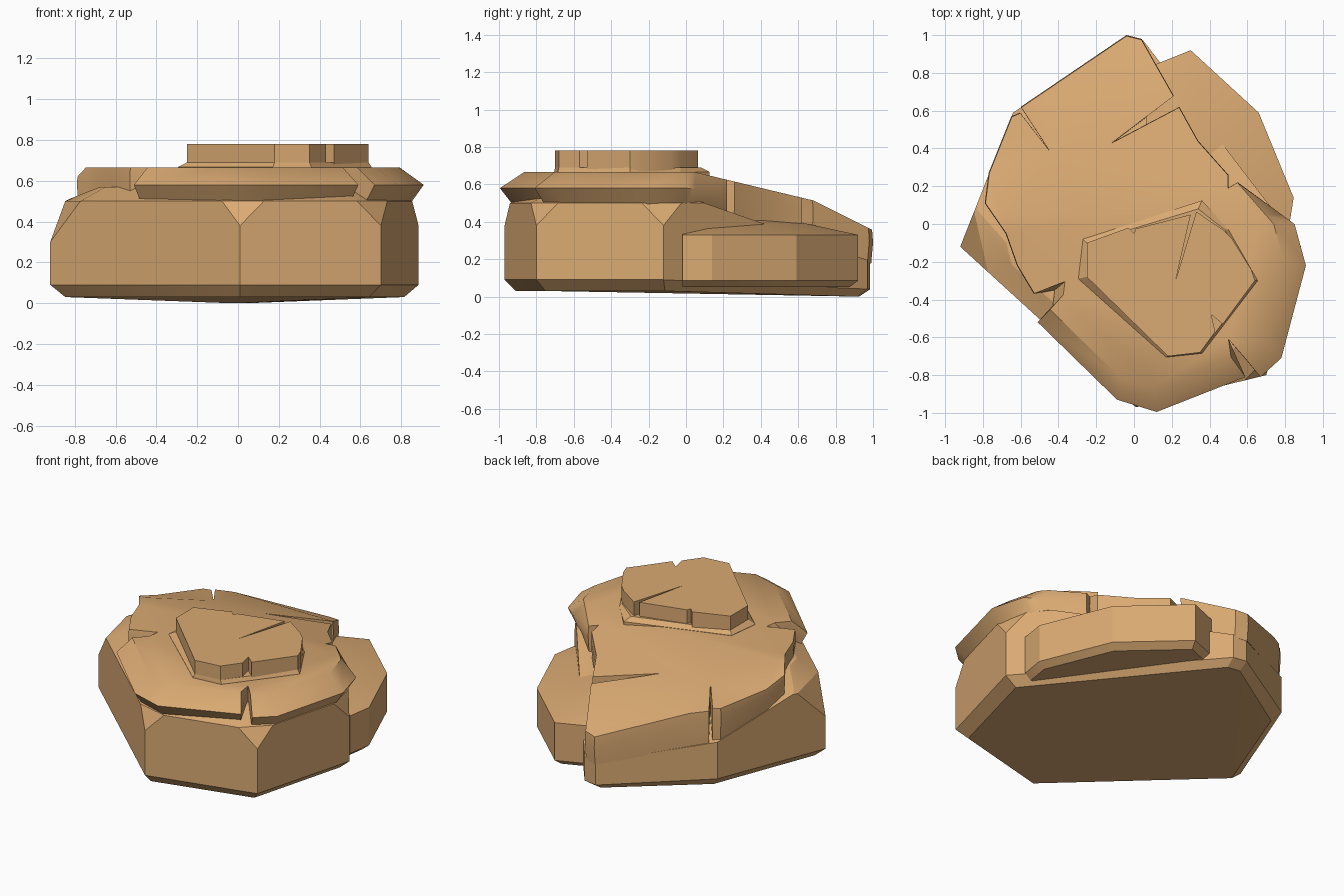
import bpy, bmesh, math
from mathutils import Vector

if "Cube" in bpy.data.objects:
    bpy.data.objects.remove(bpy.data.objects["Cube"])

sand = bpy.data.materials.new("sandstone")
sand.diffuse_color = (0.70, 0.40, 0.17, 1)
sand.use_nodes = True
sand.node_tree.nodes["Principled BSDF"].inputs["Base Color"].default_value = sand.diffuse_color


def finish(bm, name, angle=22):
    bmesh.ops.recalc_face_normals(bm, faces=bm.faces[:])
    me = bpy.data.meshes.new(name)
    bm.to_mesh(me)
    bm.free()
    ob = bpy.data.objects.new(name, me)
    bpy.context.collection.objects.link(ob)
    me.materials.append(sand)
    bpy.ops.object.select_all(action='DESELECT')
    ob.select_set(True)
    bpy.context.view_layer.objects.active = ob
    bpy.ops.object.shade_smooth_by_angle(angle=math.radians(angle))
    return ob


def loft(rings, folds=()):
    """Closed solid from stacked rings; caps are triangulated and cut along the fold lines."""
    bm = bmesh.new()
    vs = [[bm.verts.new(p) for p in r] for r in rings]
    n = len(rings[0])
    for a, b in zip(vs, vs[1:]):
        for i in range(n):
            j = (i + 1) % n
            bm.faces.new((a[i], a[j], b[j], b[i]))
    bm.faces.new(vs[0][::-1])
    bm.faces.new(vs[-1])
    bm.normal_update()
    bmesh.ops.triangulate(bm, faces=[f for f in bm.faces if len(f.verts) > 4],
                          ngon_method='EAR_CLIP')
    for y in folds:
        bmesh.ops.bisect_plane(bm, geom=bm.verts[:] + bm.edges[:] + bm.faces[:],
                               plane_co=(0, y, 0), plane_no=(0, 1, 0))
    return bm


def hull(points):
    bm = bmesh.new()
    for p in points:
        bm.verts.new(p)
    r = bmesh.ops.convex_hull(bm, input=bm.verts[:])
    junk = {g for g in r['geom_interior'] + r['geom_unused'] if isinstance(g, bmesh.types.BMVert)}
    bmesh.ops.delete(bm, geom=list(junk), context='VERTS')
    bmesh.ops.dissolve_limit(bm, angle_limit=0.02, verts=bm.verts[:], edges=bm.edges[:])
    return bm


# Main boulder: chamfered bottom, clipped upper corners, back top sloping down
body = [(0.01, -0.97), (0.7, -0.8), (0.885, -0.12), (0.05, 0.97), (-0.04, 0.985),
        (-0.64, 0.59), (-0.92, -0.12)]
pts = []
for i, (x, y) in enumerate(body):
    back = y > 0.7
    pts += [(x * 0.92, y * 0.94, 0 if back else 0.03),
            (x, y, 0.04 if back else 0.09),
            (x, y, 0.3 if x < -0.9 else 0.38)]
    p = Vector((x, y))
    for q in (Vector(body[i - 1]), Vector(body[(i + 1) % len(body)])):
        d = q - p
        c = p + d.normalized() * min(0.2 if x < -0.9 else 0.12, d.length * 0.4)
        pts += [(c.x, c.y, 0.5), (c.x * 0.84, c.y * 0.84, 0.57)]
bm = hull(pts)
r = bmesh.ops.bisect_plane(bm, geom=bm.verts[:] + bm.edges[:] + bm.faces[:],
                           plane_co=(0, 0.1, 0.5), plane_no=(0, 0.35, 1), clear_outer=True)
bmesh.ops.holes_fill(bm, edges=[e for e in bm.edges if e.is_boundary])
finish(bm, "main_boulder")

# Lower ledge at the back right, its top rising gently inwards
ledge = [(0.1, 0.84), (0.3, 0.92), (0.66, 0.59), (0.845, 0.14), (0.82, -0.02), (0.3, 0.1)]
pts = []
for x, y in ledge:
    pts += [(x * 0.95, y * 0.95, 0.05), (x, y, 0.085), (x, y, 0.33),
            (x * 0.6, y * 0.6, 0.41)]
finish(hull(pts), "back_ledge")

# Overhanging cap with cracks, draped down towards the back
cap = [(-0.04, 1.0), (-0.6, 0.62), (-0.45, 0.39), (-0.605, 0.59), (-0.65, 0.57), (-0.77, 0.27),
       (-0.79, 0.11), (-0.68, -0.05), (-0.62, -0.22), (-0.53, -0.37), (-0.42, -0.35),
       (-0.43, -0.43), (-0.51, -0.52), (-0.09, -0.93), (0.12, -0.995), (0.59, -0.81),
       (0.5, -0.61), (0.67, -0.81), (0.78, -0.71), (0.91, -0.22), (0.85, 0.0),
       (0.55, 0.22), (0.5, 0.19), (0.5, 0.26), (0.34, 0.44), (0.24, 0.62),
       (-0.12, 0.43), (0.21, 0.68), (0.04, 0.98)]


def drop(y):
    if y < 0.05:
        return 0
    return (y - 0.05) * 0.24 if y < 0.68 else 0.151 + (y - 0.68) * 0.5


rings = [[], [], []]
for x, y in cap:
    front = y < 0.1 and x > -0.52
    notch = (x, y) == (0.5, -0.61)
    s_top = 1 if notch else 0.87 if front else 0.995
    s_low = 1 if notch else 0.93 if front else 0.99
    rings[0].append((x * s_low, y * s_low, 0.49 - 0.35 * max(0, y - 0.1)))
    rings[1].append((x, y, (0.58 if front else 0.6) - drop(y)))
    rings[2].append((x * s_top, y * s_top, 0.665))
bm = loft(rings, (0.05, 0.68))
for v in bm.verts:
    if abs(v.co.z - 0.665) < 1e-4:
        v.co.z -= drop(v.co.y) + (0.03 if v.co.x < -0.75 else 0)
finish(bm, "draped_cap", 38)

# Small slab on top with a wedge-shaped crack
slab = [(0.18, -0.7), (0.35, -0.68), (0.43, -0.57), (0.41, -0.48), (0.47, -0.53),
        (0.64, -0.3), (0.62, -0.24), (0.52, -0.08), (0.47, -0.03), (0.33, 0.065),
        (0.22, -0.3), (0.3, 0.05), (0.01, -0.025), (0.0, -0.05), (-0.03, -0.02),
        (-0.25, -0.1), (-0.25, -0.28)]
finish(loft([[(x, y, z) for x, y in slab] for z in (0.6, 0.78)]), "top_slab")

# Thin skirt under the slab, reaching out at the back and left
skirt = [(0.17, -0.705), (0.36, -0.685), (0.655, -0.3), (0.5, -0.03), (0.36, 0.125),
         (0.01, 0.01), (-0.27, -0.08), (-0.295, -0.29)]
inner = [(0.18, -0.7), (0.35, -0.68), (0.64, -0.3), (0.48, -0.03), (0.34, 0.08),
         (0.01, -0.02), (-0.25, -0.1), (-0.25, -0.28)]
finish(loft([[(x, y, 0.62) for x, y in skirt], [(x, y, 0.667) for x, y in skirt],
             [(x, y, 0.69) for x, y in inner]]), "slab_skirt")
